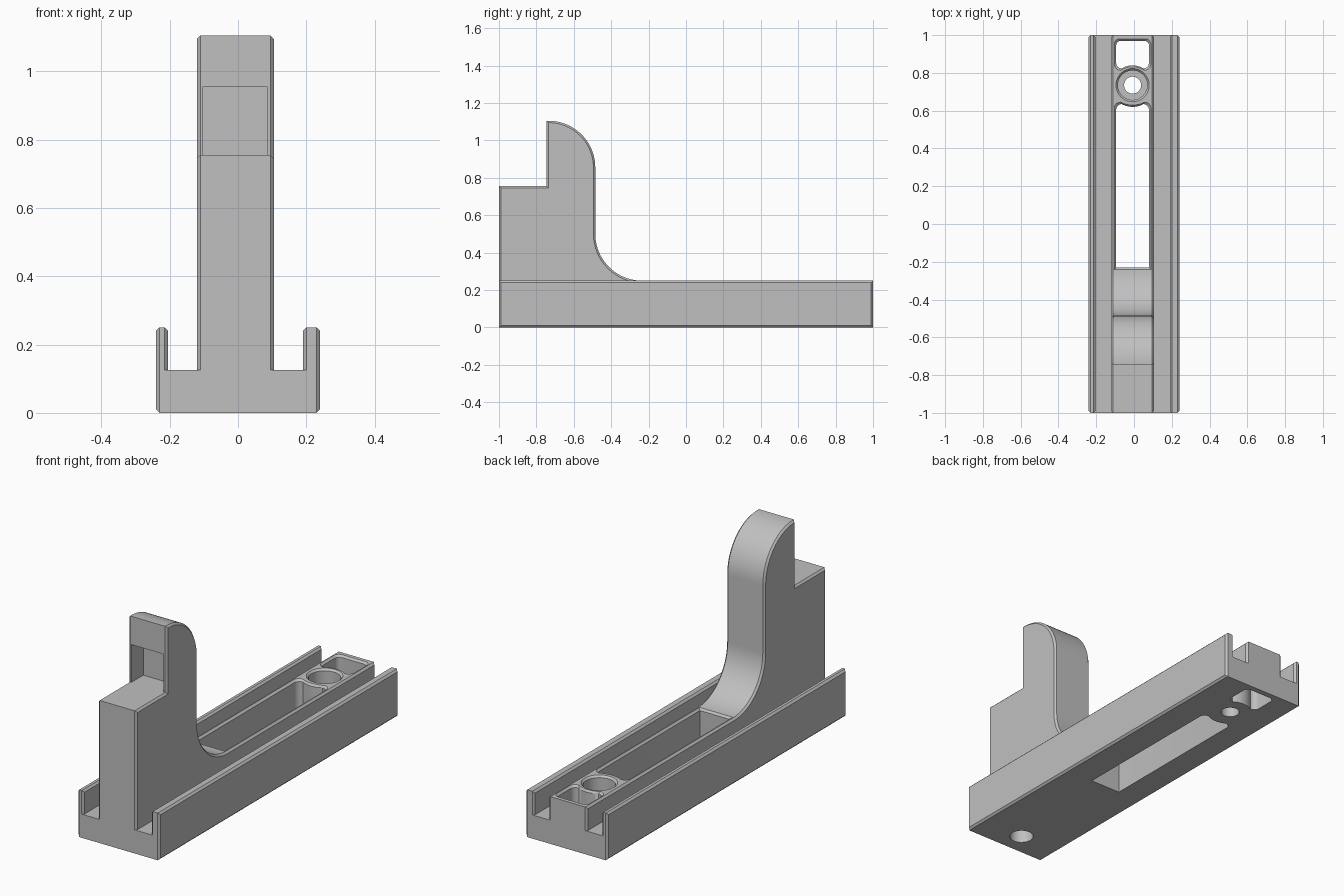
import bpy, bmesh
from math import sin, cos, pi, sqrt

cube = bpy.data.objects.get("Cube")
if cube:
    bpy.data.objects.remove(cube, do_unlink=True)

MID = -0.0075          # centre line of the rib
TOP = 0.25             # height of the rails
CHAMFER = 0.01


def finish(name, bm):
    bmesh.ops.recalc_face_normals(bm, faces=bm.faces)
    mesh = bpy.data.meshes.new(name)
    bm.to_mesh(mesh)
    bm.free()
    ob = bpy.data.objects.new(name, mesh)
    bpy.context.collection.objects.link(ob)
    return ob


def loft(rings):
    """Solid through a list of closed rings with equal point counts."""
    bm = bmesh.new()
    loops = [[bm.verts.new(p) for p in ring] for ring in rings]
    n = len(loops[0])
    for a, b in zip(loops, loops[1:]):
        for i in range(n):
            j = (i + 1) % n
            bm.faces.new((a[i], a[j], b[j], b[i]))
    bm.faces.new(loops[0][::-1])
    bm.faces.new(loops[-1])
    return bm


def side_profile(name, outline, x0, x1, chamfer=CHAMFER):
    """Side outline (y, z) extruded across x, with chamfered side edges."""
    bm = loft([[(x, y, z) for y, z in outline] for x in (x0, x1)])
    if chamfer:
        rims = [e for e in bm.edges
                if abs(e.verts[0].co.x - e.verts[1].co.x) < 1e-6]
        bmesh.ops.recalc_face_normals(bm, faces=bm.faces)
        bmesh.ops.bevel(bm, geom=rims, offset=chamfer, offset_type='OFFSET',
                        segments=1, affect='EDGES', clamp_overlap=False)
    return finish(name, bm)


def rect(y0, y1, z0, z1):
    return [(y0, z0), (y1, z0), (y1, z1), (y0, z1)]


def arc(cx, cy, r, a0, a1, n=20):
    return [(cx + r * cos(a0 + (a1 - a0) * i / n),
             cy + r * sin(a0 + (a1 - a0) * i / n)) for i in range(n + 1)]


def hole(name, outline, z0, z1, flare=False):
    """Vertical cutter from a plan outline, optionally flared at the rail top."""
    xs, ys = zip(*outline)
    cx, cy = (min(xs) + max(xs)) / 2, (min(ys) + max(ys)) / 2
    w, d = max(xs) - min(xs), max(ys) - min(ys)
    levels = [(z0, 0), (z1, 0)]
    if flare:
        levels = [(z0, 0), (TOP - CHAMFER, 0), (TOP + CHAMFER, 2 * CHAMFER)]
    return finish(name, loft([
        [(cx + (x - cx) * (1 + 2 * g / w), cy + (y - cy) * (1 + 2 * g / d), z)
         for x, y in outline] for z, g in levels]))


# Floor, side rails and upright with its long rib
body = side_profile("bracket_body", rect(-1, 1, 0, 0.125), -0.225, 0.225, 0)
left_rail = side_profile("left_rail", rect(-1, 1, 0, TOP), 0.19, 0.24)
right_rail = side_profile("right_rail", rect(-1, 1, 0, TOP), -0.24, -0.205)

R = 0.25
upright_outline = [(-1, 0.05), (1, 0.05), (1, TOP)]
upright_outline += arc(-0.235, TOP + R, R, 1.5 * pi, pi)
upright_outline += arc(-0.485 - R, 1.105 - R, R, 0, pi / 2)
upright_outline += [(-0.745, 1.105), (-0.745, 0.755), (-1, 0.755)]
upright = side_profile("upright", upright_outline, -0.12, 0.105)

# Pocket in the front of the upright
pocket = side_profile("pocket", rect(-0.76, -0.645, 0.755, 0.955),
                      -0.103, 0.085, 0)

# Screw hole, counterbore and pin hole
HALF, SCREW_Y = 0.087, 0.735


def circle(y, r):
    return arc(MID, y, r, 0, 2 * pi, 48)[:-1]


screw = hole("screw_hole", circle(SCREW_Y, 0.045), -0.05, 0.3)
bore = hole("counterbore", circle(SCREW_Y, 0.078), 0.12, 0.3, True)
pin = hole("pin_hole", circle(-0.88, 0.058), -0.05, 0.5)


# Window outlines whose one end bows around the screw hole
def bowed_end(sign, r):
    """End of a window, running from its left side to its right side."""
    c, n = 0.03, 12
    edge = SCREW_Y + sign * sqrt(r * r - (HALF - c) ** 2)
    corner = [(HALF - c + c * cos(t * pi / 8),
               edge - sign * c + sign * (c * 2 - c * sin(t * pi / 8)))
              if sign > 0 else
              (HALF - c + c * cos(t * pi / 8), edge - c + c * sin(t * pi / 8))
              for t in range(4)]
    xs = [(HALF - c) * (1 - 2 * i / n) for i in range(n + 1)]
    bow = [(x, SCREW_Y + sign * sqrt(r * r - x * x)) for x in xs]
    pts = corner + bow + [(-x, y) for x, y in reversed(corner)]
    return [(MID + x, y) for x, y in pts]


slot_outline = bowed_end(-1, 0.115) + [(MID - HALF, -0.23), (MID + HALF, -0.23)]
slot = hole("long_slot", slot_outline, -0.05, 0.3, True)

c = 0.025
window_outline = bowed_end(1, 0.105)
window_outline += arc(MID - HALF + c, 0.97 - c, c, pi, pi / 2, 5)
window_outline += arc(MID + HALF - c, 0.97 - c, c, pi / 2, 0, 5)
window = hole("end_window", window_outline, -0.05, 0.3, True)

# Join the solid parts, then cut the openings
bpy.context.view_layer.objects.active = body
for op, parts in (('UNION', (left_rail, right_rail, upright)),
                  ('DIFFERENCE', (pocket, screw, bore, pin, slot, window))):
    for part in parts:
        mod = body.modifiers.new(part.name, 'BOOLEAN')
        mod.operation, mod.solver, mod.object = op, 'EXACT', part
        bpy.ops.object.modifier_apply(modifier=mod.name)
        bpy.data.objects.remove(part, do_unlink=True)

# Plain grey finish
grey = bpy.data.materials.new("plain_grey")
grey.use_nodes = True
colour = (0.53, 0.53, 0.53, 1)
grey.diffuse_color = colour
grey.node_tree.nodes["Principled BSDF"].inputs["Base Color"].default_value = colour
body.data.materials.clear()
body.data.materials.append(grey)

bpy.ops.object.select_all(action='DESELECT')
body.select_set(True)
bpy.ops.object.shade_smooth_by_angle(angle=0.5)
